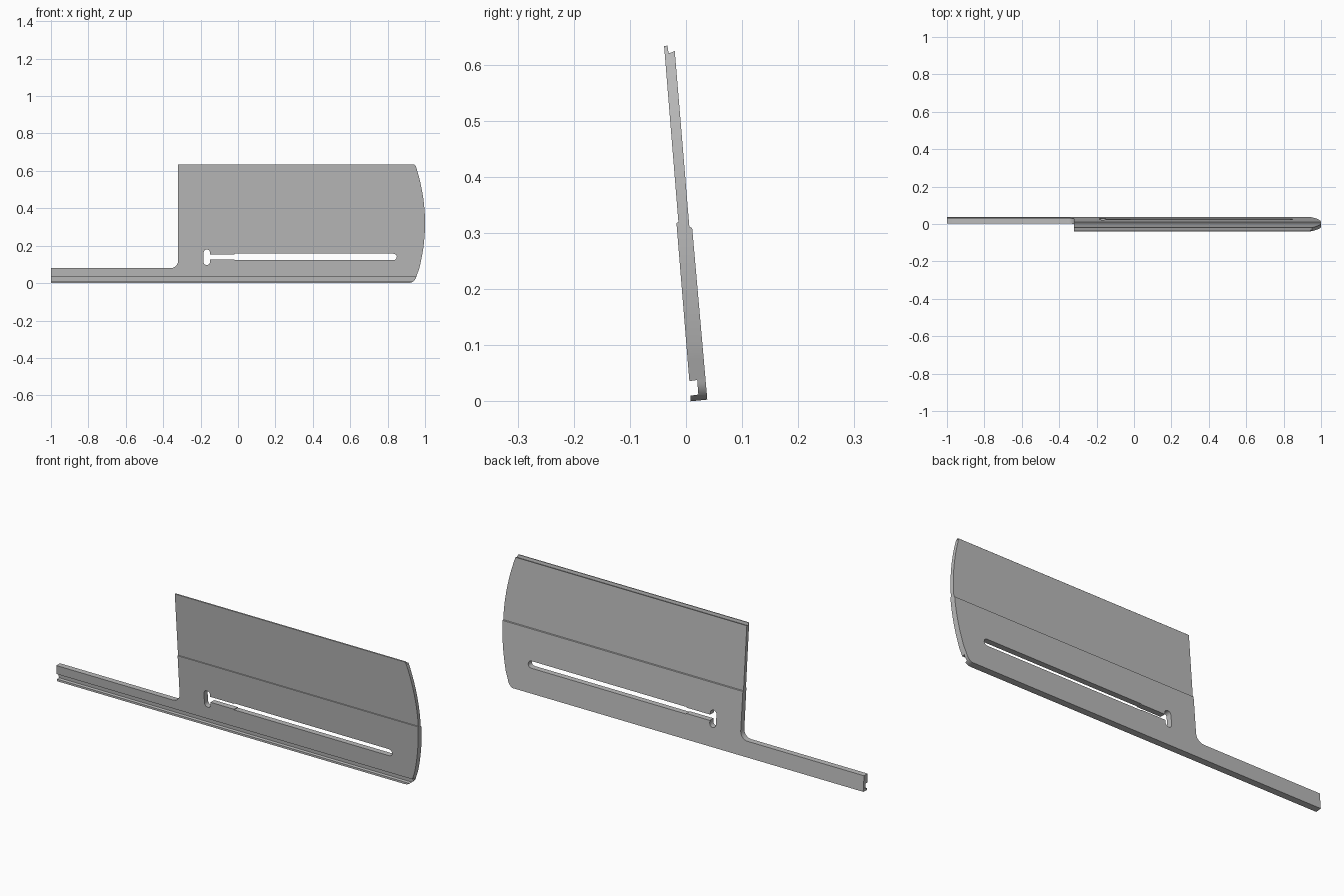
import bpy, bmesh, math

cube = bpy.data.objects.get("Cube")
if cube:
    bpy.data.objects.remove(cube, do_unlink=True)

grey = bpy.data.materials.new("plain grey")
grey.use_nodes = True
colour = (0.5, 0.5, 0.5, 1)
grey.diffuse_color = colour
grey.node_tree.nodes["Principled BSDF"].inputs["Base Color"].default_value = colour


def prism(name, points, offset):
    """Extrude a closed outline by an offset vector."""
    bm = bmesh.new()
    face = bm.faces.new([bm.verts.new(p) for p in points])
    ext = bmesh.ops.extrude_face_region(bm, geom=[face])
    verts = [v for v in ext["geom"] if isinstance(v, bmesh.types.BMVert)]
    bmesh.ops.translate(bm, verts=verts, vec=offset)
    bmesh.ops.recalc_face_normals(bm, faces=bm.faces)
    mesh = bpy.data.meshes.new(name)
    bm.to_mesh(mesh)
    bm.free()
    obj = bpy.data.objects.new(name, mesh)
    bpy.context.collection.objects.link(obj)
    mesh.materials.append(grey)
    return obj


def front_prism(name, outline):
    return prism(name, [(x, -0.2, z) for x, z in outline], (0, 0.4, 0))


def arc(cx, cz, r, start, end, steps=8):
    angles = [math.radians(start + (end - start) * i / steps) for i in range(steps + 1)]
    return [(cx + r * math.cos(a), cz + r * math.sin(a)) for a in angles]


def cut(target, tool, operation):
    mod = target.modifiers.new("cut", 'BOOLEAN')
    mod.object, mod.operation, mod.solver = tool, operation, 'EXACT'
    bpy.context.view_layer.objects.active = target
    bpy.ops.object.modifier_apply(modifier=mod.name)
    bpy.data.objects.remove(tool, do_unlink=True)


# Leaning cross-section: foot lip, groove, thick lower half, thin rebated upper half
section = [(0.008, 0), (0.038, 0.003), (0.011, 0.309), (0.006, 0.311),
           (-0.020, 0.624), (-0.031, 0.620), (-0.033, 0.634), (-0.039, 0.633),
           (-0.0135, 0.319), (-0.017, 0.318), (0.006, 0.036), (0.020, 0.038),
           (0.022, 0.012), (0.008, 0.010)]
plate = prism("sliding_plate", [(-1, y, z) for y, z in section], (2, 0, 0))

# Front silhouette: long tongue, filleted inner corner, bowed end
bow = [(1 - 0.53 * (z - 0.32) ** 2, z) for z in [0.045 + 0.029 * i for i in range(21)]]
silhouette = ([(-1.1, -0.1), (0.91, -0.1)] + arc(0.91, 0.045, 0.045, -90, -8)
              + bow[1:] + [(0.945, 0.632), (0.935, 0.7), (-0.32, 0.7)]
              + arc(-0.36, 0.12, 0.04, 0, -90) + [(-1.1, 0.08)])
cut(plate, front_prism("silhouette", silhouette), 'INTERSECT')

# Keyhole slot: upright head, narrow neck, long round-ended channel
head = arc(-0.167, 0.163, 0.017, 0, 180) + arc(-0.167, 0.113, 0.017, 180, 360)
neck = [(-0.167, 0.126), (0, 0.126), (0, 0.154), (-0.167, 0.154)]
channel = [(-0.02, 0.157), (-0.02, 0.123)] + arc(0.832, 0.14, 0.017, -90, 90)
for name, outline in (("head", head), ("neck", neck), ("channel", channel)):
    cut(plate, front_prism(name, outline), 'DIFFERENCE')

plate.select_set(True)
bpy.context.view_layer.objects.active = plate
bpy.ops.object.shade_smooth_by_angle(angle=math.radians(25))
